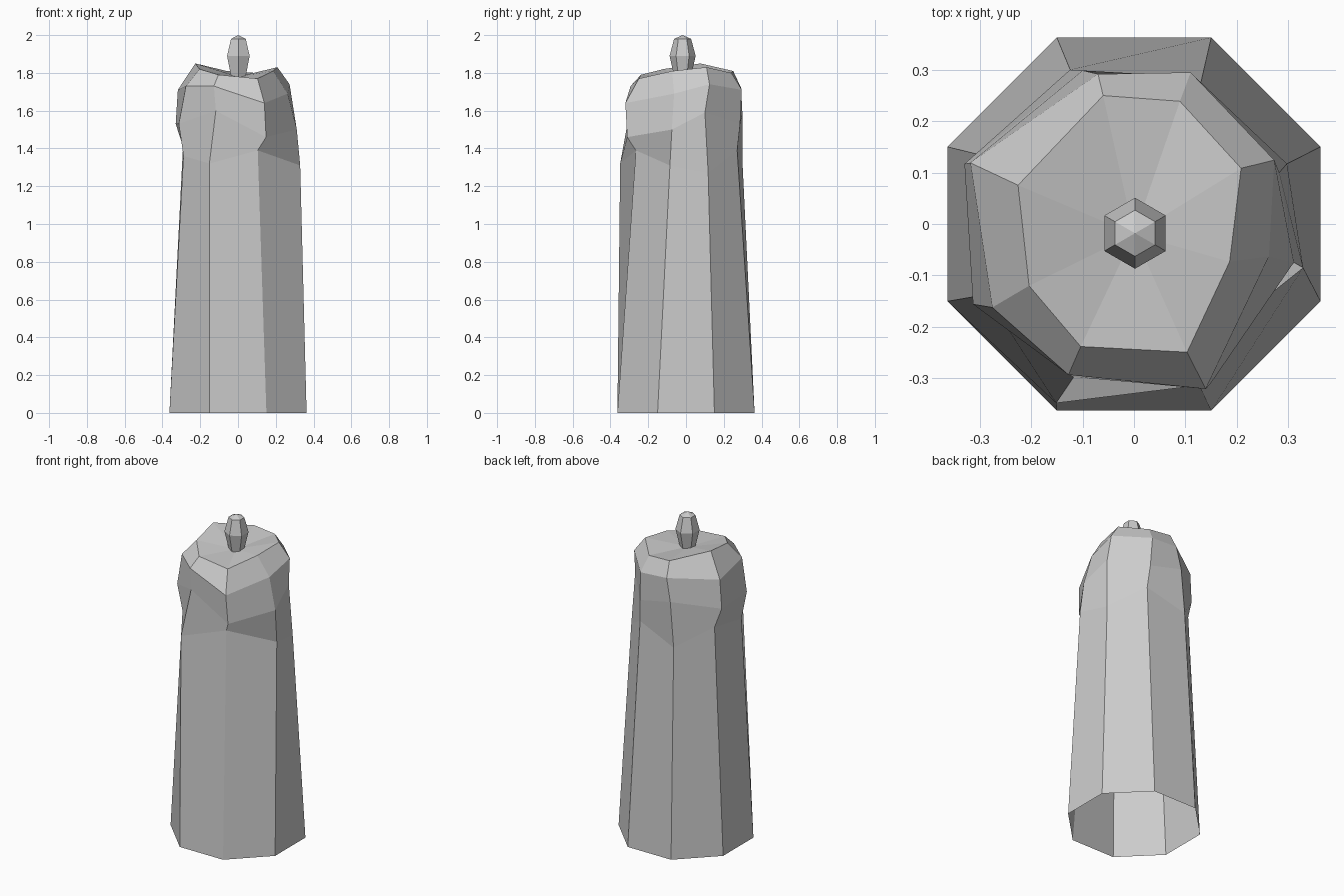
import bpy
import bmesh
from math import cos, sin, radians, pi

default_cube = bpy.data.objects.get("Cube")
if default_cube:
    bpy.data.objects.remove(default_cube, do_unlink=True)

wax = bpy.data.materials.new("plain grey wax")
wax.use_nodes = True
grey = (0.6, 0.6, 0.6, 1)
wax.diffuse_color = grey
wax.node_tree.nodes["Principled BSDF"].inputs["Base Color"].default_value = grey


def polar(radius, angle, z, centre=(0, 0)):
    return (centre[0] + radius * cos(angle), centre[1] + radius * sin(angle), z)


def bridge(bm, lower, upper):
    """Join two rings of vertices with a band of quads."""
    count = len(lower)
    for i in range(count):
        j = (i + 1) % count
        bm.faces.new((lower[i], lower[j], upper[j], upper[i]))


def cap(bm, ring, tip):
    """Close the top ring with a fan around one point."""
    apex = bm.verts.new(tip)
    for i in range(len(ring)):
        bm.faces.new((ring[i], ring[(i + 1) % len(ring)], apex))


def loft(name, rings, tip):
    """Skin a stack of rings, open below and fan-capped above."""
    bm = bmesh.new()
    loops = [[bm.verts.new(point) for point in ring] for ring in rings]
    for lower, upper in zip(loops, loops[1:]):
        bridge(bm, lower, upper)
    cap(bm, loops[-1], tip)
    mesh = bpy.data.meshes.new(name)
    bm.to_mesh(mesh)
    bm.free()
    mesh.materials.append(wax)
    part = bpy.data.objects.new(name, mesh)
    bpy.context.collection.objects.link(part)
    return part


def wax_ring(radii, heights, turns):
    """Eight-sided ring, each corner nudged by a few degrees."""
    return [polar(r, radians(247.5 + 45 * i + turn), z)
            for i, (r, z, turn) in enumerate(zip(radii, heights, turns))]


# Candle body: regular octagonal foot, then uneven melted rings
foot = wax_ring([0.393] * 8, [0] * 8, [0] * 8)
neck = wax_ring(
    (.38, .285, .34, .32, .3, .325, .32, .32),
    (1.32, 1.39, 1.31, 1.27, 1.39, 1.3, 1.41, 1.36),
    (-1, -1, 8, -1, -3, 0, -2, 3))
bulge = wax_ring(
    (.32, .345, .32, .3, .31, .315, .35, .35),
    (1.6, 1.46, 1.5, 1.59, 1.53, 1.58, 1.53, 1.53),
    (1, 3, 9, -3, 0, -4, 3, 4))
shoulder = wax_ring(
    (.32, .35, .27, .3, .315, .3, .34, .32),
    (1.73, 1.64, 1.69, 1.74, 1.71, 1.72, 1.71, 1.73),
    (-1, 1, 9, 2, 2, -9, 2, 8))
rim = wax_ring(
    (.26, .27, .2, .235, .255, .257, .238, .237),
    (1.79, 1.77, 1.81, 1.83, 1.8, 1.81, 1.85, 1.82),
    (-1, 0, 1, 5, 2, -9, 4, 8))
loft("candle_body", [foot, neck, bulge, shoulder, rim], (0, -0.02, 1.78))

# Wick: six-sided bud, widest in the middle
wick_centre = (0.002, -0.018)
wick_profile = [(0.042, 1.77), (0.069, 1.89), (0.045, 1.98)]
wick_rings = [[polar(r, pi / 6 + i * pi / 3, z, wick_centre) for i in range(6)]
              for r, z in wick_profile]
loft("wick", wick_rings, (*wick_centre, 2))
